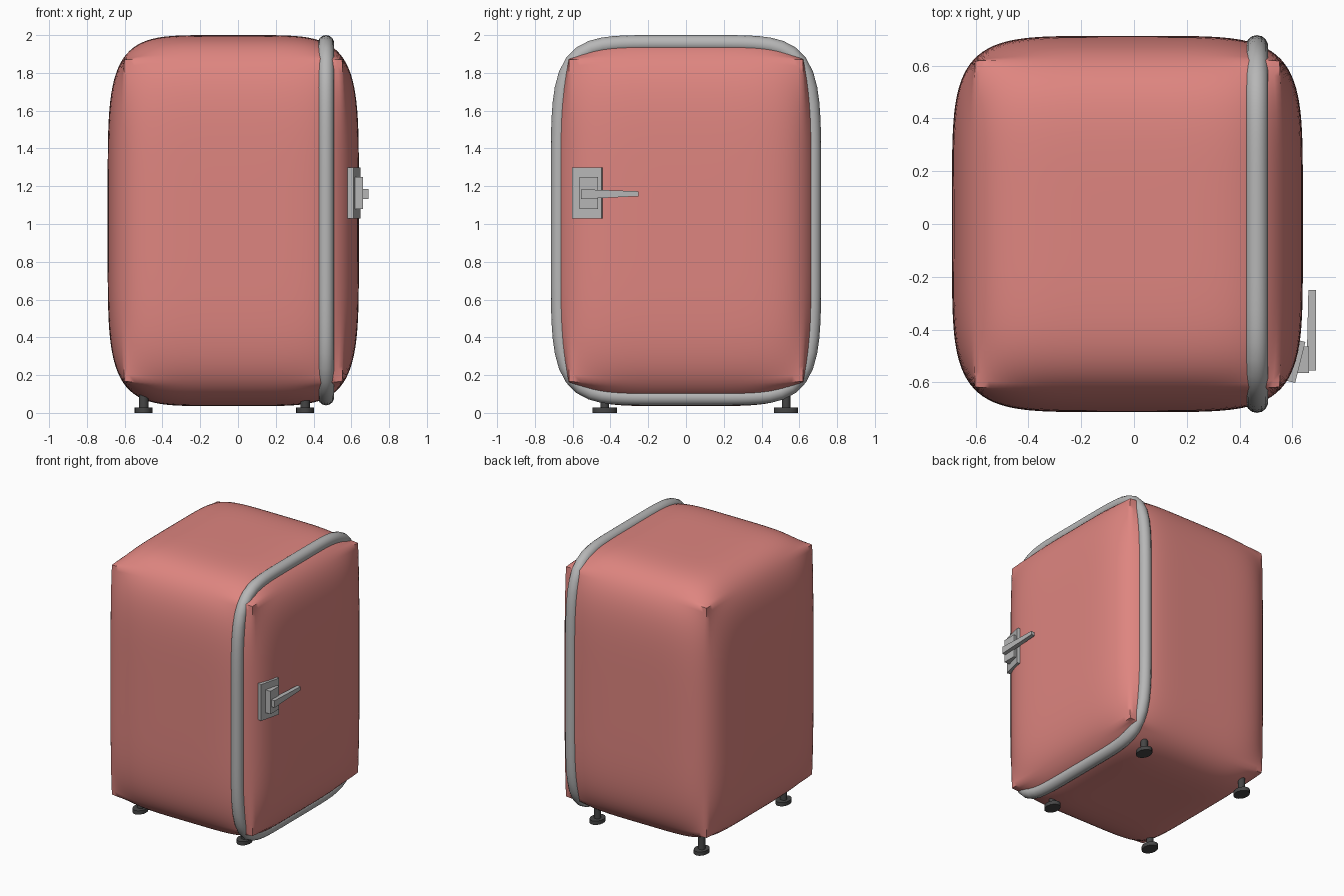
import bpy, bmesh, math
from mathutils import Matrix

if "Cube" in bpy.data.objects:
    bpy.data.objects.remove(bpy.data.objects["Cube"])


def material(name, rgb):
    m = bpy.data.materials.new(name)
    m.diffuse_color = (*rgb, 1)
    m.use_nodes = True
    m.node_tree.nodes["Principled BSDF"].inputs["Base Color"].default_value = m.diffuse_color
    return m


RED = material("salmon red paint", (0.73, 0.235, 0.215))
GREY = material("light grey metal", (0.47, 0.47, 0.47))
DARK = material("dark rubber", (0.06, 0.06, 0.06))


def finish(name, bm, mat, smooth=None):
    bmesh.ops.recalc_face_normals(bm, faces=bm.faces)
    me = bpy.data.meshes.new(name)
    bm.to_mesh(me)
    bm.free()
    me.materials.append(mat)
    ob = bpy.data.objects.new(name, me)
    bpy.context.collection.objects.link(ob)
    if smooth:
        bpy.context.view_layer.objects.active = ob
        ob.select_set(True)
        bpy.ops.object.shade_smooth_by_angle(angle=math.radians(smooth))
        ob.select_set(False)
    return ob


def add_box(bm, center, size, tilt=0):
    mat = (Matrix.Translation(center) @ Matrix.Rotation(tilt, 4, 'Z')
           @ Matrix.Diagonal((*size, 1)))
    return bmesh.ops.create_cube(bm, size=1, matrix=mat)["verts"]


# Pillow-shaped cabinet: softly bulging faces, tighter corners
bm = bmesh.new()
bmesh.ops.create_cube(bm, size=2)
bmesh.ops.subdivide_edges(bm, edges=bm.edges[:], cuts=39, use_grid_fill=True)
N = 5.2
for v in bm.verts:
    a, b, c = (abs(k) ** N for k in v.co)
    s = (a + b + c - 0.9 * a * b * c) ** (-1 / N)
    v.co = (v.co.x * s * 0.665 - 0.025, v.co.y * s * 0.713,
            v.co.z * s * 0.982 + 1.018)
finish("cabinet", bm, RED, 60)

# Door trim: round tube swept along a rounded rectangle
bm = bmesh.new()
STEPS, SIDES, R, E = 96, 14, 0.043, 6


def trim_path(i):
    t = 2 * math.pi * i / STEPS
    c, s = math.cos(t), math.sin(t)
    k = (abs(c) ** E + abs(s) ** E) ** (-1 / E)
    return c * k * 0.673, s * k * 0.937 + 1.02


rings = []
for i in range(STEPS):
    (y0, z0), (y, z), (y1, z1) = trim_path(i - 1), trim_path(i), trim_path(i + 1)
    d = math.hypot(y1 - y0, z1 - z0)
    ny, nz = (z1 - z0) / d, -(y1 - y0) / d
    ring = []
    for j in range(SIDES):
        a = 2 * math.pi * j / SIDES
        o = R * math.cos(a)
        ring.append(bm.verts.new((0.466 + R * math.sin(a), y + ny * o, z + nz * o)))
    rings.append(ring)
for i in range(STEPS):
    p, q = rings[i], rings[(i + 1) % STEPS]
    for j in range(SIDES):
        k = (j + 1) % SIDES
        bm.faces.new((p[j], p[k], q[k], q[j]))
finish("door_trim", bm, GREY, 60)

# Handle: tilted back plate, mount block and tapered lever
bm = bmesh.new()
add_box(bm, (0.611, -0.52, 1.165), (0.04, 0.16, 0.27), math.radians(-14))
finish("handle_plate", bm, GREY)

bm = bmesh.new()
for v in add_box(bm, (0.638, -0.515, 1.165), (0.05, 0.1, 0.17)):
    if v.co.x < 0.638 and v.co.y < -0.515:
        v.co.x -= 0.01
finish("handle_mount", bm, GREY)

bm = bmesh.new()
for v in add_box(bm, (0.672, -0.403, 1.158), (0.036, 0.305, 0.052)):
    if v.co.y > -0.4:
        v.co.z = 1.16 + (v.co.z - 1.158) * 0.5
        v.co.x = max(v.co.x, 0.661)
finish("handle_lever", bm, GREY)

# Four feet: oval pad and short stem
for side, x in (("left", -0.5), ("right", 0.355)):
    for end, y in (("front", -0.43), ("back", 0.53)):
        bm = bmesh.new()
        for rx, ry, z0, z1 in ((0.048, 0.064, 0, 0.028), (0.025, 0.023, 0.02, 0.14)):
            m = (Matrix.Translation((x, y, (z0 + z1) / 2))
                 @ Matrix.Diagonal((rx, ry, 1, 1)))
            bmesh.ops.create_cone(bm, cap_ends=True, segments=16, radius1=1,
                                  radius2=1, depth=z1 - z0, matrix=m)
        finish(f"{end}_{side}_foot", bm, DARK, 40)
